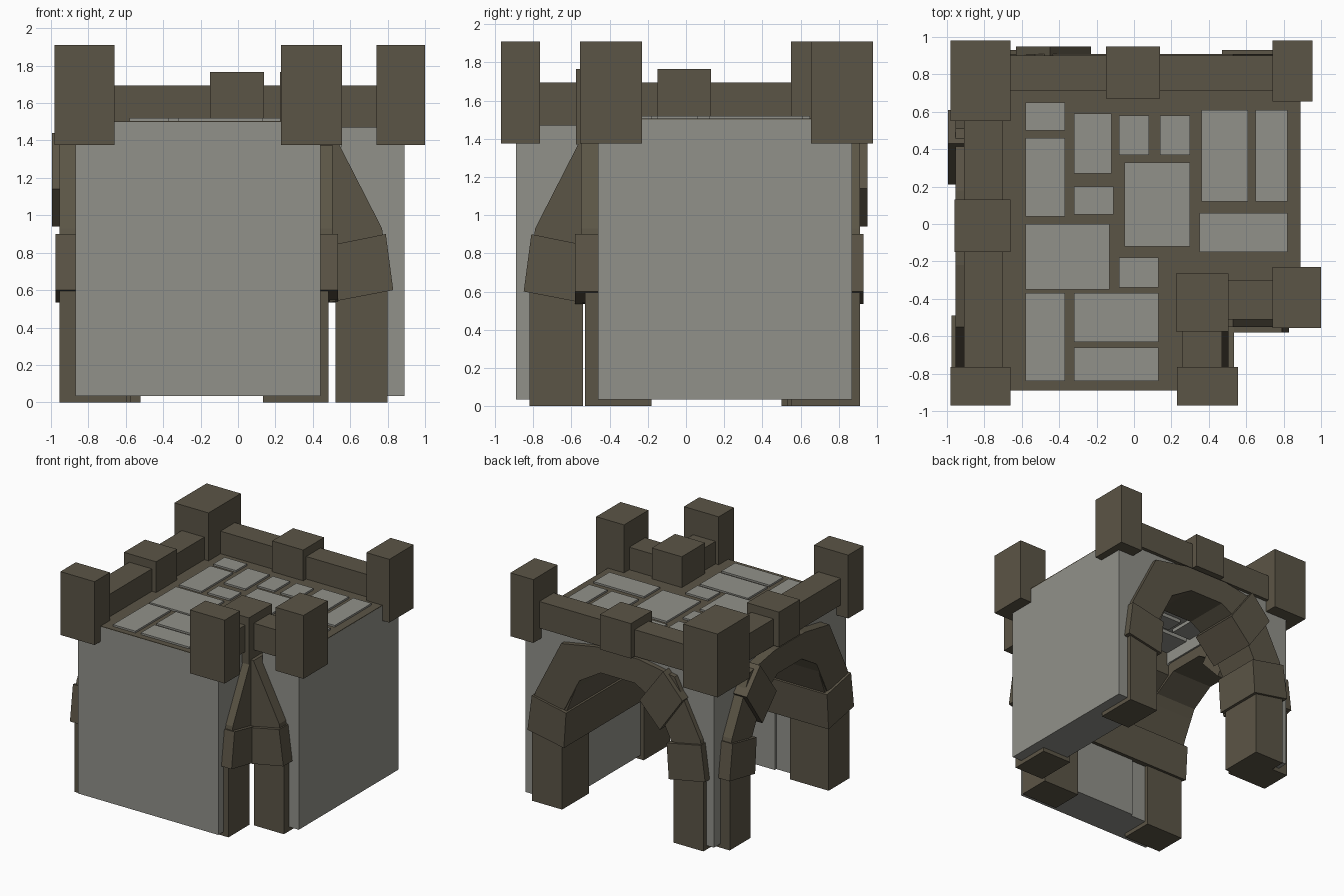
import bpy, bmesh

if "Cube" in bpy.data.objects:
    bpy.data.objects.remove(bpy.data.objects["Cube"])


def material(name, rgb):
    m = bpy.data.materials.new(name)
    m.diffuse_color = (*rgb, 1)
    m.use_nodes = True
    m.node_tree.nodes["Principled BSDF"].inputs["Base Color"].default_value = m.diffuse_color
    return m


BROWN = material("brown_stone", (0.105, 0.09, 0.061))
GREY = material("grey_stone", (0.285, 0.285, 0.255))


def prism(name, pts, place, lo, hi, mat):
    """Extrude a 2D outline from lo to hi; place maps (u, v, depth) to x, y, z."""
    bm = bmesh.new()
    a = [bm.verts.new(place(u, v, lo)) for u, v in pts]
    b = [bm.verts.new(place(u, v, hi)) for u, v in pts]
    bm.faces.new(a)
    bm.faces.new(b[::-1])
    n = len(pts)
    for i in range(n):
        j = (i + 1) % n
        bm.faces.new((a[i], b[i], b[j], a[j]))
    bmesh.ops.recalc_face_normals(bm, faces=bm.faces)
    me = bpy.data.meshes.new(name)
    bm.to_mesh(me)
    bm.free()
    me.materials.append(mat)
    ob = bpy.data.objects.new(name, me)
    bpy.context.collection.objects.link(ob)
    return ob


def flat(u, v, d):        # plan outline, extruded upwards
    return (u, v, d)


def back(u, z, d):        # vault running back to front
    return (u, d, z)


def left(u, z, d):        # same vault mirrored over the diagonal
    return (-d - 0.045, -u - 0.02, z)


def box(name, x0, x1, y0, y1, z0, z1, mat):
    return prism(name, [(x0, y0), (x1, y0), (x1, y1), (x0, y1)], flat, z0, z1, mat)


def mirrored(half):
    return half + [(-u, z) for u, z in half[::-1]]


def flip(pts):
    return [(-u, z) for u, z in pts]


# Grey L-shaped body with a hollow room and two arched openings
plan = [(-.87, -.89), (.44, -.89), (.44, -.46), (.89, -.46), (.89, .87), (-.87, .87)]
body = prism("wall_body", plan, flat, .035, 1.5, GREY)
opening = mirrored([(.55, -.5), (.55, .95), (.42, 1.2), (.2, 1.34)])
cutters = [box("room_cutter", -.55, .55, -.55, .55, -.5, 1.47, GREY),
           prism("back_cutter", opening, back, .4, 1.3, GREY),
           prism("left_cutter", opening, left, .4, 1.3, GREY)]
for c in cutters:
    mod = body.modifiers.new("opening", 'BOOLEAN')
    mod.operation = 'DIFFERENCE'
    mod.solver = 'EXACT'
    mod.object = c
    c.hide_render = True
    c.hide_set(True)
prism("roof_floor", plan, flat, 1.495, 1.505, BROWN)

# Arch parts, built once for each vault
pillar = [(.52, 0), (.8, 0), (.8, .62), (.52, .62)]
cap = [(.49, .535), (.83, .6), (.79, .9), (.47, .835)]
haunch = [(.5, .8), (.78, .86), (.77, .93), (.53, 1.4), (.22, 1.44), (.22, 1.24), (.36, 1.15)]
keyblock = [(-.23, 1.14), (-.45, 1.44), (-.63, 1.24), (-.42, .94)]
ring = mirrored([(.79, .85), (.77, .93), (.53, 1.4), (.2, 1.46)])
ring += mirrored([(.5, .85), (.36, 1.13), (.16, 1.25)])[::-1]
for side, place in (("back", back), ("left", left)):
    prism(side + "_wall_pillar", pillar, place, .55, .91, BROWN)
    prism(side + "_notch_pillar", pillar, place, -.53, -.18, BROWN)
    prism(side + "_column_pillar", flip(pillar), place, .53, .91, BROWN)
    prism(side + "_wall_cap", cap, place, -.58, .93, BROWN)
    prism(side + "_column_cap", flip(cap), place, .5, .93, BROWN)
    prism(side + "_wall_haunch", haunch, place, -.55, .9, BROWN)
    prism(side + "_arch_ring", ring, place, .52, .91, BROWN)
    prism(side + "_arch_block", keyblock, place, .5, .95, BROWN)

# Parapet rails
for r in [(-.91, -.70, -.8, .6), (-.7, .8, .71, .90),
          (.26, .47, -.8, -.5), (.45, .8, -.51, -.30)]:
    box("parapet_rail", *r, 1.47, 1.695, BROWN)

# Tall corner blocks
for t in [(-.98, -.66, .55, .98), (.74, .955, .655, .98), (-.98, -.66, -.97, -.765),
          (.23, .555, -.97, -.765), (.74, 1.0, -.555, -.23)]:
    box("corner_block", *t, 1.375, 1.91, BROWN)

# Low middle blocks
box("left_merlon", -.96, -.66, -.15, .13, 1.47, 1.765, BROWN)
box("back_merlon", -.15, .14, .67, .95, 1.47, 1.765, BROWN)
box("notch_merlon", .225, .505, -.575, -.265, 1.37, 1.765, BROWN)

# Flagstones set through the roof
for s in [(-.58, -.37, .50, .65), (-.58, -.37, .04, .46), (-.58, -.13, -.35, 0),
          (-.58, -.37, -.84, -.37), (-.32, -.12, .27, .59), (-.32, -.11, .05, .20),
          (-.08, .08, .37, .58), (.14, .30, .37, .58), (-.05, .30, -.12, .33),
          (.36, .61, .12, .61), (.65, .82, .12, .61), (.35, .82, -.15, .06),
          (-.08, .13, -.34, -.18), (-.32, .13, -.63, -.37), (-.32, .13, -.84, -.66)]:
    box("flagstone", *s, 1.44, 1.52, GREY)
